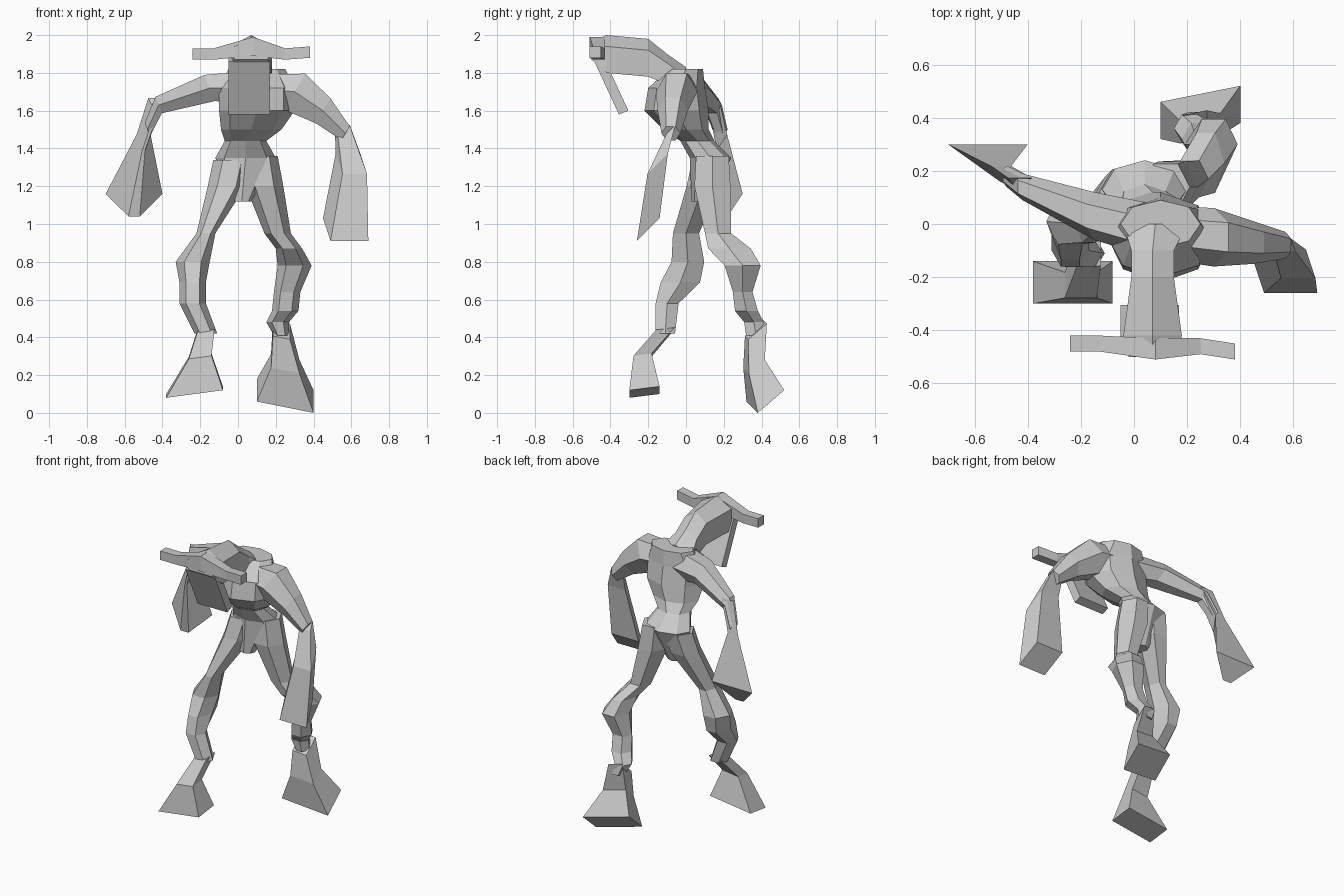
import bpy, bmesh
from math import cos, sin, tau
from mathutils import Vector

default_cube = bpy.data.objects.get("Cube")
if default_cube:
    bpy.data.objects.remove(default_cube, do_unlink=True)

grey = (.6, .6, .6, 1)
clay = bpy.data.materials.new("plain grey")
clay.use_nodes = True
clay.diffuse_color = grey
clay.node_tree.nodes["Principled BSDF"].inputs["Base Color"].default_value = grey

X, Y, Z = Vector((1, 0, 0)), Vector((0, 1, 0)), Vector((0, 0, 1))


def polygon(sides):
    angles = [tau * i / sides for i in range(sides)]
    return [(cos(angle), sin(angle)) for angle in angles]


# Cross-sections as (across, along) factors
hexagon, octagon = polygon(6), polygon(8)
square = [(1, -1), (-1, -1), (-1, 1), (1, 1)]
wedge = [(.2, -1), (-.2, -1), (-1, 1), (1, 1)]
gable = [(1, -1), (-1, -1), (-1, .4), (0, 1), (1, .4)]


def place_ring(bm, section, across, along, centre, width, depth=None):
    """Add one cross-section; its depth equals its width unless given."""
    if depth is None:
        depth = width
    return [bm.verts.new(Vector(centre) + across * width * p + along * depth * q)
            for p, q in section]


def loft(name, section, across, along, *rings):
    """Skin a row of parallel cross-sections and cap both ends."""
    bm = bmesh.new()
    loops = [place_ring(bm, section, across, along, *ring) for ring in rings]
    count = len(section)
    for lower, upper in zip(loops, loops[1:]):
        for this in range(count):
            following = (this + 1) % count
            bm.faces.new((lower[this], lower[following],
                          upper[following], upper[this]))
    bm.faces.new(loops[0])
    bm.faces.new(loops[-1])
    bmesh.ops.recalc_face_normals(bm, faces=bm.faces)
    mesh = bpy.data.meshes.new(name)
    bm.to_mesh(mesh)
    bm.free()
    mesh.materials.append(clay)
    bpy.context.collection.objects.link(bpy.data.objects.new(name, mesh))


# Body: crotch, hips, narrow waist, ribs, chest and shoulders
loft("torso", octagon, X, Y,
     ((.02, .08, 1.12), .05),
     ((.04, .13, 1.35), .16, .11),
     ((.04, .06, 1.44), .11, .09),
     ((.07, 0, 1.5), .16, .12),
     ((.1, -.05, 1.6), .2, .17),
     ((.1, -.05, 1.72), .2, .15),
     ((.1, 0, 1.82), .15, .09))

# Neck and head with a ridged crown
loft("head", gable, X, Z,
     ((.08, 0, 1.75), .12, .08),
     ((.07, -.1, 1.82), .08),
     ((.07, -.2, 1.88), .08, .1),
     ((.07, -.42, 1.9), .11, .1),
     ((.07, -.5, 1.92), .09, .05))

# Slanted plate hanging from the face
loft("face_plate", square, X, Y + Z * .4,
     ((.06, -.46, 1.87), .11, .025),
     ((.06, -.33, 1.59), .11, .025))

# Horizontal horns meeting over the brow
loft("brow_horns", square, Y, Z,
     ((-.24, -.45, 1.9), .03),
     ((-.13, -.45, 1.9), .03),
     ((.08, -.47, 1.94), .04, .05),
     ((.25, -.46, 1.9), .03),
     ((.38, -.48, 1.91), .03))

# Upper arms, from shoulder to elbow
loft("left_arm", hexagon, Y, X * .5 + Z * .85,
     ((.1, -.03, 1.72), .1),
     ((.3, -.05, 1.7), .11, .13),
     ((.45, -.07, 1.6), .08, .09),
     ((.57, -.08, 1.48), .05))
loft("right_arm", hexagon, Y, Z - X * .4,
     ((.05, -.02, 1.72), .1),
     ((-.15, .03, 1.72), .09, .08),
     ((-.42, .14, 1.63), .05),
     ((-.48, .18, 1.5), .04))

# Forearms flaring into club hands
loft("left_hand", square, X * .1, Vector((-.02, .06, .06)),
     ((.56, -.08, 1.5), .4),
     ((.6, -.15, 1.32), .65, .9),
     ((.57, -.2, .97), 1))
loft("right_hand", wedge, X * .15, Vector((0, .04, .06)),
     ((-.43, .15, 1.63), .3, .6),
     ((-.5, .19, 1.43), .25, .7),
     ((-.55, .26, 1.1), 1))

# Legs: hip, thigh, knee, shin, calf and ankle
loft("left_leg", hexagon, X, Y,
     ((.12, .14, 1.36), .09, .1),
     ((.14, .14, 1.2), .1, .11),
     ((.21, .17, .95), .07, .08),
     ((.27, .23, .87), .07, .13),
     ((.3, .3, .78), .09, .11),
     ((.26, .3, .64), .07, .06),
     ((.25, .32, .54), .07),
     ((.21, .36, .48), .06),
     ((.23, .37, .41), .04, .06))
loft("right_leg", hexagon, X, Y,
     ((-.03, .12, 1.34), .1),
     ((-.06, .09, 1.2), .1),
     ((-.17, 0, .95), .05, .08),
     ((-.24, .01, .8), .09, .1),
     ((-.24, -.03, .69), .07, .12),
     ((-.24, -.1, .58), .07),
     ((-.17, -.11, .42), .06))

# Flared feet
loft("left_foot", square, Vector((.15, .03, -.03)), Vector((0, .07, .06)),
     ((.23, .37, .44), .3, .7),
     ((.25, .36, .26), .5, .6),
     ((.25, .42, .09), 1))
loft("right_foot", square, Vector((.15, 0, .02)), Y * .08 + Z * .01,
     ((-.17, -.11, .44), .3, .6),
     ((-.2, -.23, .3), .4, .6),
     ((-.23, -.22, .11), 1))
